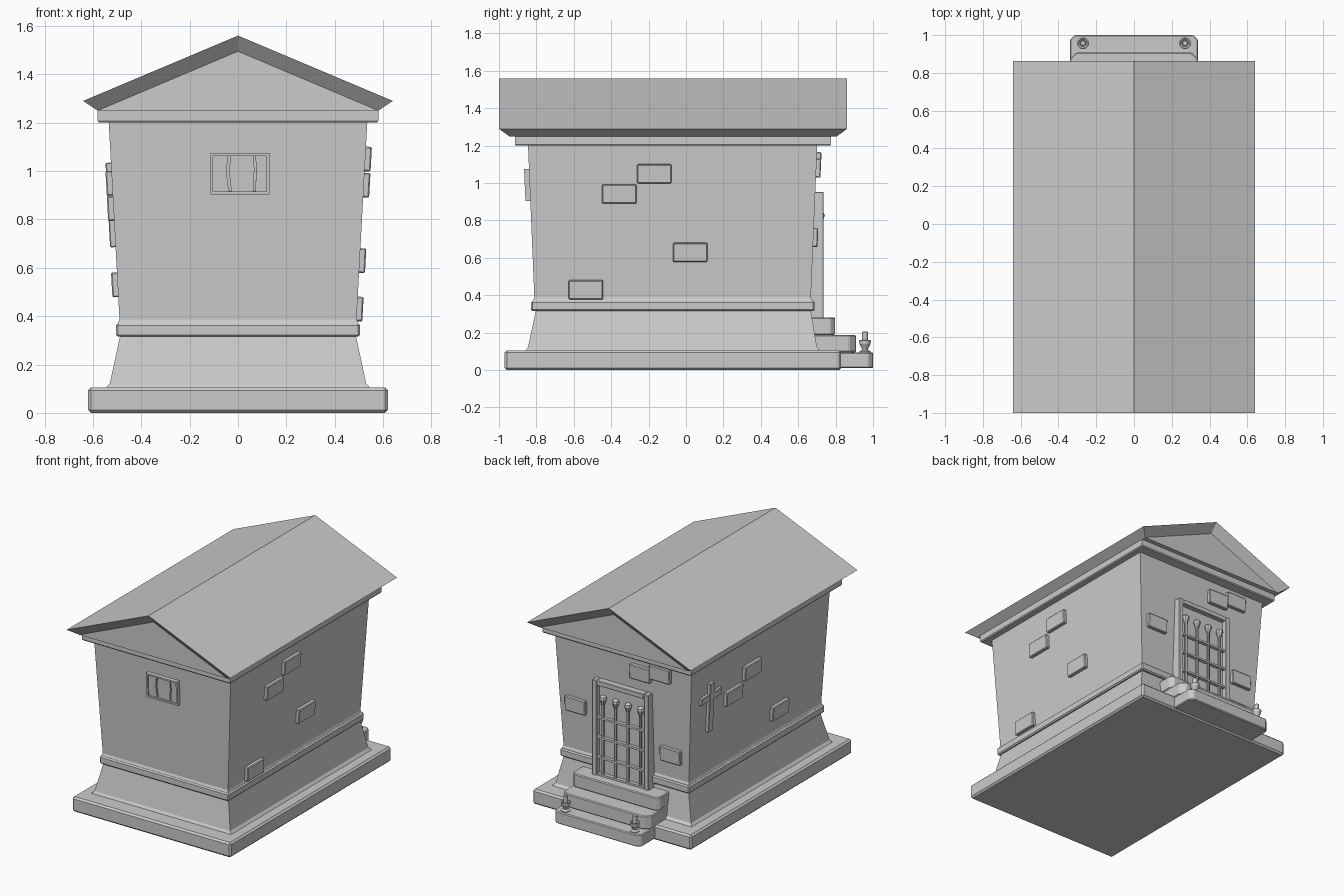
import bpy, bmesh, math
from mathutils import Vector, Matrix


def make(name, verts, faces, bevel=0.0, mat=None):
    me = bpy.data.meshes.new(name)
    me.from_pydata([tuple(v) for v in verts], [], faces)
    bm = bmesh.new()
    bm.from_mesh(me)
    bmesh.ops.recalc_face_normals(bm, faces=bm.faces)
    bm.to_mesh(me)
    bm.free()
    ob = bpy.data.objects.new(name, me)
    bpy.context.collection.objects.link(ob)
    if mat:
        ob.matrix_world = mat
    if bevel:
        mod = ob.modifiers.new("bevel", 'BEVEL')
        mod.width, mod.segments = bevel, 1
    return ob


def loft(name, rings, bevel=0.0, mat=None):
    """Capped skin through rings of equal point count."""
    n = len(rings[0])
    verts = [p for r in rings for p in r]
    faces = [tuple(range(n)), tuple(range(len(verts) - n, len(verts)))]
    for k in range(len(rings) - 1):
        for i in range(n):
            j = (i + 1) % n
            faces.append((k*n + i, k*n + j, k*n + n + j, k*n + n + i))
    return make(name, verts, faces, bevel, mat)


def rect(hx, y0, y1, z):
    return [(-hx, y0, z), (hx, y0, z), (hx, y1, z), (-hx, y1, z)]


def box(name, x0, x1, y0, y1, z0, z1, bevel=0.0, mat=None):
    return loft(name, [[(x0, y0, z), (x1, y0, z), (x1, y1, z), (x0, y1, z)] for z in (z0, z1)], bevel, mat)


def lathe(name, profile, x, y, sides):
    rings = [[(x + r*math.cos(2*math.pi*i/sides), y + r*math.sin(2*math.pi*i/sides), z)
              for i in range(sides)] for r, z in profile]
    return loft(name, rings)


def on_wall(n, base, slope, u, z):
    """Matrix on a leaning wall: local x along it, local -y outward, local z up it."""
    n = Vector(n)
    up = Vector((0, 0, 1))
    ax = up.cross(n)
    t = (n*slope + up).normalized()
    out = ax.cross(t)
    m = Matrix((ax, -out, t)).transposed().to_4x4()
    m.translation = n*(base + slope*(z - 0.38)) + ax*u + up*z
    return m


RIGHT = ((1, 0, 0), 0.49, 0.055)
LEFT = ((-1, 0, 0), 0.49, 0.055)
BACK = ((0, 1, 0), 0.667, 0.043)
FRONT = ((0, -1, 0), 0.81, 0.043)

# Plinth, band and leaning walls
loft("base_slab", [rect(0.62, -0.97, 0.83, 0), rect(0.62, -0.97, 0.83, 0.105)], 0.012)
loft("flared_plinth", [rect(0.55, -0.86, 0.72, 0.1), rect(0.53, -0.845, 0.70, 0.122),
                       rect(0.485, -0.80, 0.665, 0.33)])
loft("band", [rect(0.505, -0.828, 0.688, 0.315), rect(0.505, -0.828, 0.688, 0.37)], 0.008)
loft("band_lip", [rect(0.498, -0.82, 0.678, 0.365), rect(0.49, -0.81, 0.667, 0.388)])
loft("walls", [rect(0.489, -0.81, 0.667, 0.37), rect(0.535, -0.845, 0.702, 1.21)])
loft("cornice", [rect(0.575, -0.91, 0.77, 1.2), rect(0.58, -0.915, 0.775, 1.207),
                 rect(0.58, -0.915, 0.775, 1.25)])

# Gabled roof with undercut rims
def gable(hx, ze, zp, y):
    return [(-hx, y, ze), (hx, y, ze), (0, y, zp)]
inner_f, outer_f = gable(0.58, 1.25, 1.495, -0.945), gable(0.64, 1.29, 1.56, -1.0)
outer_b, inner_b = gable(0.64, 1.29, 1.56, 0.862), gable(0.58, 1.25, 1.495, 0.807)
make("roof", inner_f + outer_f + outer_b + inner_b, [
    (0, 1, 2), (9, 10, 11),                          # pediments
    (0, 2, 5, 3), (1, 4, 5, 2), (9, 6, 8, 11), (10, 11, 8, 7),  # rims
    (3, 5, 8, 6), (4, 7, 8, 5),                      # slopes
    (0, 3, 6, 9), (1, 10, 7, 4), (0, 9, 10, 1)])     # eaves and underside

# Raised bricks (wall, position along the wall, height)
bricks = [(RIGHT, -0.357, 0.942), (RIGHT, -0.17, 1.05), (RIGHT, 0.022, 0.63), (RIGHT, -0.535, 0.43),
          (LEFT, -0.22, 0.845), (LEFT, -0.02, 0.95), (LEFT, 0.32, 0.53),
          (BACK, 0.14, 1.08), (BACK, 0.295, 1.115), (BACK, -0.378, 0.71), (BACK, 0.36, 0.55)]
for wall, u, z in bricks:
    w = 0.08 if wall is BACK else 0.092
    box("brick", -w, w, -0.024, 0.02, -0.051, 0.051, 0.005, on_wall(*wall, u, z))

# Cross on the left wall
m = on_wall(*LEFT, -0.48, 0.86)
box("cross_post", -0.026, 0.026, -0.022, 0.02, -0.175, 0.175, 0.004, m)
box("cross_bar", -0.115, 0.115, -0.02, 0.02, 0.05, 0.1, 0.004, m)

# Boarded window on the front
m = on_wall(*FRONT, 0.008, 0.99)
for s in (-1, 1):
    box("window_side", s*0.1165 - 0.006, s*0.1165 + 0.006, -0.026, 0.02, -0.085, 0.085, 0, m)
    box("window_rail", -0.1225, 0.1225, -0.026, 0.02, s*0.079 - 0.006, s*0.079 + 0.006, 0, m)
boards = [[(-0.112, -0.08), (-0.045, -0.08), (-0.055, 0.0), (-0.05, 0.08), (-0.112, 0.08)],
          [(-0.035, -0.08), (0.055, -0.08), (0.06, 0.02), (0.055, 0.08), (-0.038, 0.08), (-0.045, 0.01)],
          [(0.063, -0.08), (0.112, -0.08), (0.112, 0.08), (0.063, 0.08), (0.068, 0.02)]]
for pts in boards:
    loft("window_board", [[(x, y, z) for x, z in pts] for y in (-0.016, 0.01)], 0, m)

# Back door frame with iron gate
box("door_panel", -0.21, 0.21, 0.65, 0.703, 0.27, 0.94)
for s in (-1, 1):
    box("door_jamb", s*0.203 - 0.018, s*0.203 + 0.018, 0.65, 0.736, 0.27, 0.953, 0.004)
box("door_lintel", -0.185, 0.185, 0.65, 0.736, 0.918, 0.953, 0.004)
box("door_sill", -0.185, 0.185, 0.65, 0.73, 0.27, 0.295)
for x in (-0.147, -0.049, 0.049, 0.147):
    lathe("gate_bar", [(0.01, 0.28), (0.01, 0.785), (0.013, 0.79), (0.026, 0.825),
                       (0.022, 0.84), (0.006, 0.85)], x, 0.716, 8)
for z in (0.41, 0.55, 0.69):
    box("gate_rail", -0.187, 0.187, 0.708, 0.731, z - 0.007, z + 0.007)

# Three steps with clipped corners
def step(y1, z0, z1, c):
    pts = [(-0.34, 0.6), (0.34, 0.6), (0.34, y1 - c), (0.34 - c, y1), (-0.34 + c, y1), (-0.34, y1 - c)]
    loft("step", [[(x, y, z) for x, y in pts] for z in (z0, z1)], 0.006)
step(1.0, 0.01, 0.095, 0.025)
step(0.908, 0.095, 0.188, 0.035)
step(0.797, 0.188, 0.282, 0.025)

# Small urns holding candles on the lowest step
for x in (-0.27, 0.27):
    lathe("urn", [(0.03, 0.09), (0.03, 0.1), (0.015, 0.108), (0.018, 0.118), (0.03, 0.14),
                  (0.032, 0.158), (0.026, 0.16), (0.018, 0.153)], x, 0.957, 12)
    lathe("candle", [(0.015, 0.14), (0.016, 0.203), (0.012, 0.206)], x, 0.957, 12)
